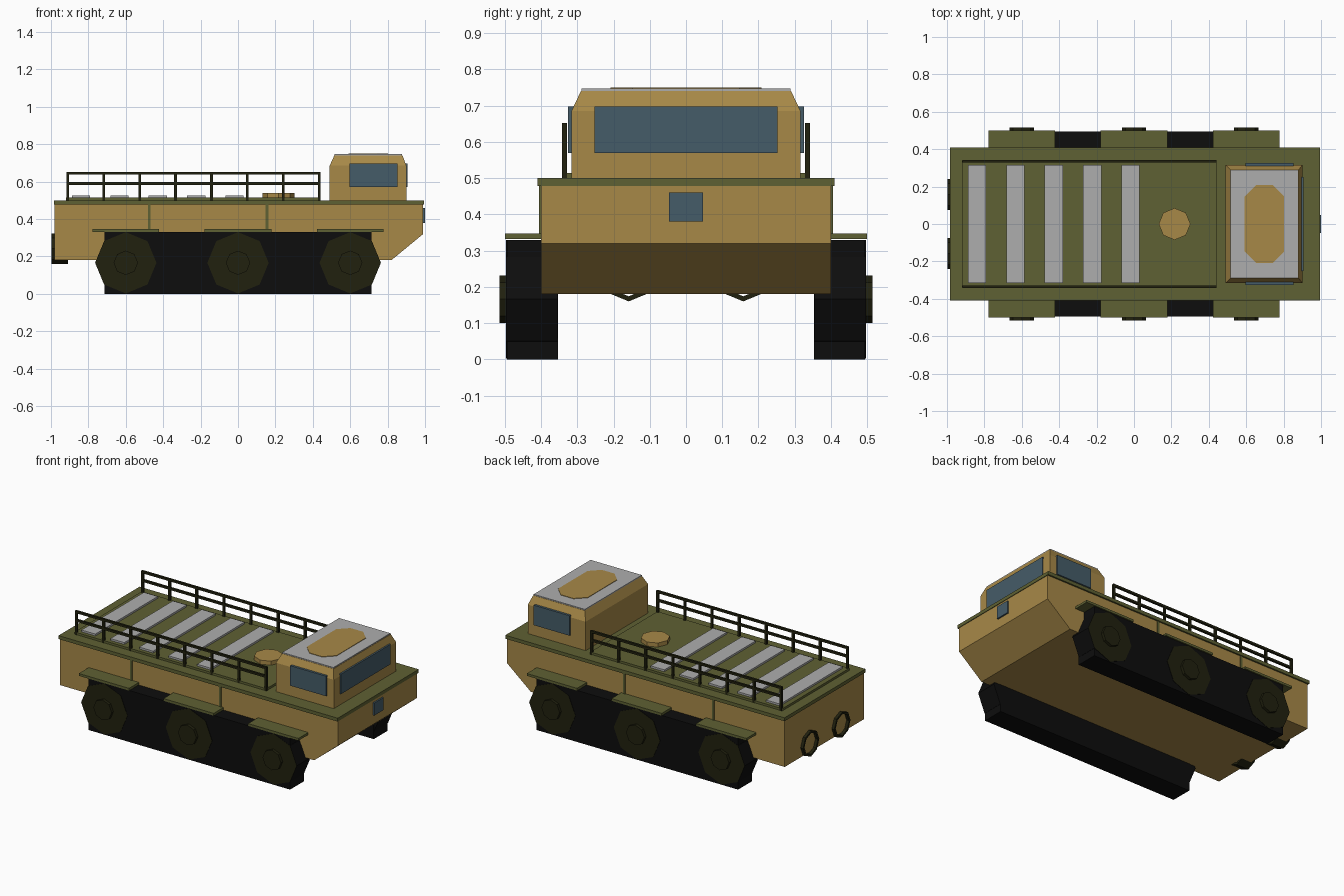
import bpy, bmesh, math
from mathutils import Matrix

old = bpy.data.objects.get("Cube")
if old:
    bpy.data.objects.remove(old, do_unlink=True)


def material(name, *rgb):
    m = bpy.data.materials.new(name)
    m.use_nodes = True
    m.diffuse_color = (*rgb, 1)
    m.node_tree.nodes["Principled BSDF"].inputs["Base Color"].default_value = (*rgb, 1)
    return m


OCHRE = material("ochre paint", 0.39, 0.25, 0.064)
OLIVE = material("olive paint", 0.113, 0.119, 0.033)
GREY = material("light grey", 0.42, 0.42, 0.42)
BLACK = material("black rubber", 0.004, 0.004, 0.004)
DARK = material("dark olive", 0.015, 0.015, 0.0045)
GLASS = material("blue grey glass", 0.06, 0.107, 0.14)


def finish(name, bm, *mats):
    bmesh.ops.recalc_face_normals(bm, faces=bm.faces)
    mesh = bpy.data.meshes.new(name)
    bm.to_mesh(mesh)
    bm.free()
    for m in mats:
        mesh.materials.append(m)
    ob = bpy.data.objects.new(name, mesh)
    bpy.context.collection.objects.link(ob)
    return ob


def add_box(bm, x, y, z):
    """Add a box given its (low, high) range on each axis."""
    size = [b - a for a, b in (x, y, z)]
    mid = [(a + b) / 2 for a, b in (x, y, z)]
    bmesh.ops.create_cube(bm, size=1, matrix=Matrix.Translation(mid) @ Matrix.Diagonal((*size, 1)))


def box(name, mat, x, y, z):
    bm = bmesh.new()
    add_box(bm, x, y, z)
    return finish(name, bm, mat)


def loft(name, mat, rings):
    """Skin a stack of equal-length point rings and cap both ends."""
    bm = bmesh.new()
    loops = [[bm.verts.new(p) for p in ring] for ring in rings]
    n = len(loops[0])
    for a, b in zip(loops, loops[1:]):
        for i in range(n):
            j = (i + 1) % n
            bm.faces.new((a[i], a[j], b[j], b[i]))
    bm.faces.new(loops[0])
    bm.faces.new(loops[-1])
    return finish(name, bm, mat)


def drum(name, x, y, z, radius, *mats):
    """Octagonal drum along y over the range y; outer faces take the second colour."""
    bm = bmesh.new()
    mid = (y[0] + y[1]) / 2
    place = Matrix.Translation((x, mid, z)) @ Matrix.Rotation(math.pi / 2, 4, 'X')
    bmesh.ops.create_cone(bm, cap_ends=True, segments=8, radius1=radius, radius2=radius,
                          depth=abs(y[1] - y[0]), matrix=place)
    bm.normal_update()
    if len(mats) > 1:
        for f in bm.faces:
            if f.normal.y * mid > 0 and abs(f.normal.y) > 0.9:
                f.material_index = 1
    return finish(name, bm, *mats)


# Hull with sloped lower bow
profile = [(-0.98, 0.18), (0.82, 0.18), (0.99, 0.32), (0.99, 0.48), (-0.98, 0.48)]
loft("hull", OCHRE, [[(x, y, z) for x, z in profile] for y in (-0.4, 0.4)])
box("deck", OLIVE, (-0.985, 0.994), (-0.41, 0.41), (0.478, 0.5))
box("bow_lamp", GLASS, (0.985, 1.0), (-0.047, 0.047), (0.38, 0.46))

# Cargo floor with light slats and a round hatch
box("cargo_floor", OLIVE, (-0.92, 0.44), (-0.34, 0.34), (0.495, 0.514))
for i in range(5):
    x = -0.888 + 0.205 * i
    box(f"floor_slat_{i + 1}", GREY, (x, x + 0.098), (-0.316, 0.316), (0.51, 0.526))
bm = bmesh.new()
bmesh.ops.create_cone(bm, cap_ends=True, segments=8, radius1=0.085, radius2=0.085, depth=0.04,
                      matrix=Matrix.Translation((0.217, 0, 0.52)))
finish("deck_hatch", bm, OCHRE)


# Cab with drawn-in roof
def rect(x0, x1, y, z):
    return [(x0, -y, z), (x1, -y, z), (x1, y, z), (x0, y, z)]


loft("cab", OCHRE, [rect(0.49, 0.9, 0.316, 0.5), rect(0.49, 0.9, 0.316, 0.685),
                    rect(0.515, 0.88, 0.29, 0.74)])
box("roof_plate", GREY, (0.515, 0.878), (-0.288, 0.288), (0.738, 0.747))
cx, cy, cut = 0.105, 0.208, 0.06
corner = [(cx, cy - cut), (cx - cut, cy)]
outline = (corner + [(-x, y) for x, y in reversed(corner)]
           + [(-x, -y) for x, y in corner] + [(x, -y) for x, y in reversed(corner)])
loft("roof_panel", OCHRE, [[(0.697 + x, y, z) for x, y in outline] for z in (0.744, 0.75)])
box("windscreen", GLASS, (0.895, 0.906), (-0.252, 0.252), (0.57, 0.698))

# Parts on both sides
for side, s in (("left", 1), ("right", -1)):
    def span(a, b):
        return tuple(sorted((a * s, b * s)))

    box(f"{side}_cab_window", GLASS, (0.597, 0.852), span(0.31, 0.325), (0.57, 0.698))

    # Running gear
    box(f"{side}_track", BLACK, (-0.715, 0.715), span(0.353, 0.494), (0, 0.33))
    for i, x in enumerate((-0.6, 0, 0.6)):
        drum(f"{side}_wheel_{i + 1}", x, span(0.355, 0.4965), 0.166, 0.164, BLACK, DARK)
        drum(f"{side}_hub_{i + 1}", x, span(0.49, 0.515), 0.166, 0.065, DARK)
        box(f"{side}_fender_{i + 1}", OLIVE, (x - 0.178, x + 0.178), span(0.39, 0.5), (0.332, 0.347))
    for x in (-0.475, 0.155):
        box(f"{side}_hull_strip", OLIVE, (x - 0.007, x + 0.007), span(0.395, 0.405), (0.345, 0.48))

    # Guard rail
    bm = bmesh.new()
    y = span(0.328, 0.342)
    for i in range(8):
        x = -0.91 + 0.192 * i
        add_box(bm, (x - 0.007, x + 0.007), y, (0.5, 0.645))
    for z in (0.59, 0.645):
        add_box(bm, (-0.917, 0.441), y, (z - 0.007, z + 0.007))
    finish(f"{side}_guard_rail", bm, DARK)

    # Stern ring, open in the middle
    def octagon(x, r):
        return [(x, 0.158 * s + r * math.sin(k * math.pi / 4), 0.242 + r * math.cos(k * math.pi / 4))
                for k in range(8)]

    bm = bmesh.new()
    rings = [[bm.verts.new(p) for p in octagon(x, r)]
             for x, r in ((-0.998, 0.082), (-0.91, 0.082), (-0.91, 0.068), (-0.998, 0.068))]
    for a, b in zip(rings, rings[1:] + rings[:1]):
        for i in range(8):
            j = (i + 1) % 8
            bm.faces.new((a[i], a[j], b[j], b[i]))
    finish(f"{side}_stern_ring", bm, DARK)
